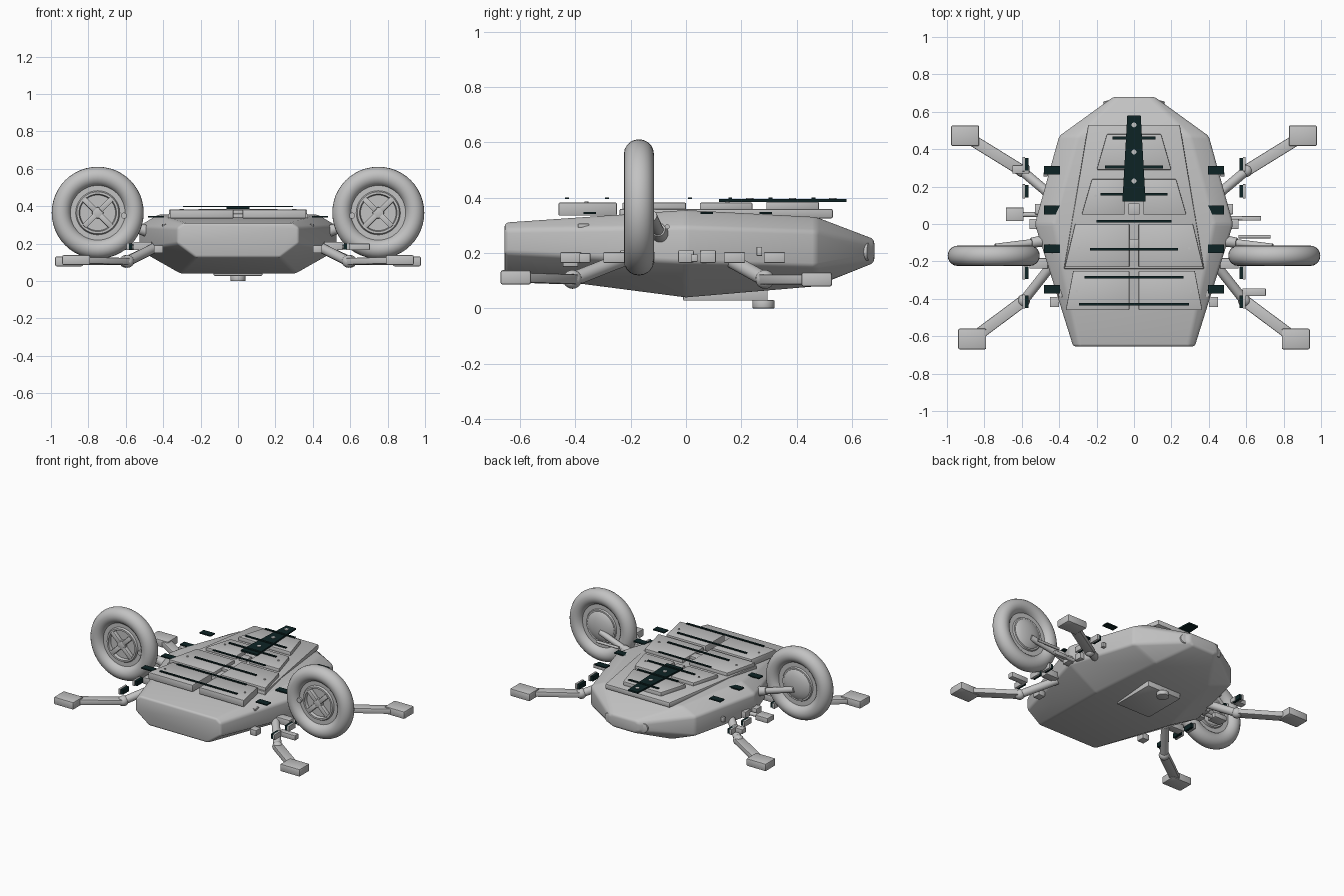
import bpy, bmesh, math
from mathutils import Vector, Matrix

if "Cube" in bpy.data.objects:
    bpy.data.objects.remove(bpy.data.objects["Cube"])


def material(name, rgb):
    m = bpy.data.materials.new(name)
    m.diffuse_color = (*rgb, 1)
    m.use_nodes = True
    m.node_tree.nodes["Principled BSDF"].inputs["Base Color"].default_value = m.diffuse_color
    return m


GREY = material("light_grey", (0.54, 0.54, 0.54))
DARK = material("dark_teal", (0.004, 0.017, 0.018))


def finish(name, bm, mat=GREY, bevel=0.0, segs=2, smooth=True):
    bmesh.ops.recalc_face_normals(bm, faces=bm.faces)
    if bevel:
        edges = [e for e in bm.edges if len(e.link_faces) == 2 and e.calc_face_angle(0) > 0.3]
        bmesh.ops.bevel(bm, geom=edges, offset=bevel, segments=segs, profile=0.5,
                        affect='EDGES', clamp_overlap=True)
    me = bpy.data.meshes.new(name)
    bm.to_mesh(me)
    bm.free()
    me.materials.append(mat)
    ob = bpy.data.objects.new(name, me)
    bpy.context.collection.objects.link(ob)
    if smooth:
        bpy.ops.object.select_all(action='DESELECT')
        ob.select_set(True)
        bpy.context.view_layer.objects.active = ob
        bpy.ops.object.shade_smooth_by_angle(angle=math.radians(32))
    return ob


def box(name, x, y, z, mat=GREY, bevel=0.0):
    """Box from (min, max) ranges."""
    bm = bmesh.new()
    bmesh.ops.create_cube(bm, size=1)
    for v in bm.verts:
        v.co = Vector([(a + b) / 2 + c * (b - a) for (a, b), c in zip((x, y, z), v.co)])
    return finish(name, bm, mat, bevel, smooth=bevel > 0)


def mbox(name, s, x, y, z, mat=GREY, bevel=0.0):
    """Box on one side of the body."""
    return box(name, sorted((s * x[0], s * x[1])), y, z, mat, bevel)


def frame_along(a, b):
    """Matrix placing local z along a-b, with local x kept level."""
    a, b = Vector(a), Vector(b)
    d = (b - a).normalized()
    up = Vector((0, 0, 1)) if abs(d.z) < 0.95 else Vector((0, 1, 0))
    side = up.cross(d).normalized()
    rot = Matrix((side, d.cross(side), d)).transposed().to_4x4()
    return Matrix.Translation((a + b) / 2) @ rot, (b - a).length


def rod(name, a, b, r, r2=None, mat=GREY, bevel=0.0, n=24):
    bm = bmesh.new()
    m, length = frame_along(a, b)
    bmesh.ops.create_cone(bm, cap_ends=True, segments=n, radius1=r,
                          radius2=r if r2 is None else r2, depth=length, matrix=m)
    return finish(name, bm, mat, bevel)


def beam(name, a, b, w, h, bevel=0.006):
    bm = bmesh.new()
    m, length = frame_along(a, b)
    bmesh.ops.create_cube(bm, size=1, matrix=m @ Matrix.Diagonal((w, h, length, 1)))
    return finish(name, bm, GREY, bevel)


def prism(name, pts, z0, z1, mat=GREY, bevel=0.0):
    bm = bmesh.new()
    f = bm.faces.new([bm.verts.new((x, y, z0)) for x, y in pts])
    up = bmesh.ops.extrude_face_region(bm, geom=[f])['geom']
    bmesh.ops.translate(bm, vec=(0, 0, z1 - z0), verts=[v for v in up if isinstance(v, bmesh.types.BMVert)])
    return finish(name, bm, mat, bevel, smooth=bevel > 0)


def lathe(name, profile, centre, closed=False, n=48):
    """Spin (radius, offset) profile around a y axis."""
    bm = bmesh.new()
    rings = []
    for i in range(n):
        t = 2 * math.pi * i / n
        rings.append([bm.verts.new((centre[0] + r * math.cos(t), centre[1] + o,
                                    centre[2] + r * math.sin(t))) for r, o in profile])
    k = len(profile)
    for i in range(n):
        p, q = rings[i], rings[(i + 1) % n]
        for j in range(k if closed else k - 1):
            bm.faces.new((p[j], p[(j + 1) % k], q[(j + 1) % k], q[j]))
    bmesh.ops.remove_doubles(bm, verts=bm.verts, dist=1e-5)
    return finish(name, bm)


# Hull: eight-sided sections (y, top half width, top z, side width, upper z, lower z, bottom width, bottom z)
sections = [(-0.655, 0.29, 0.31, 0.325, 0.285, 0.20, 0.225, 0.125),
            (0.0, 0.43, 0.355, 0.53, 0.295, 0.165, 0.31, 0.04),
            (0.47, 0.30, 0.33, 0.40, 0.28, 0.15, 0.22, 0.08),
            (0.68, 0.085, 0.25, 0.11, 0.235, 0.185, 0.085, 0.165)]
bm = bmesh.new()
loops = []
for y, wt, zt, w, z1, z2, wb, zb in sections:
    half = [(wt, zt), (w, z1), (w, z2), (wb, zb)]
    ring = half + [(-x, z) for x, z in reversed(half)]
    loops.append([bm.verts.new((x, y, z)) for x, z in ring])
for p, q in zip(loops, loops[1:]):
    for j in range(8):
        bm.faces.new((p[j], p[(j + 1) % 8], q[(j + 1) % 8], q[j]))
bm.faces.new(loops[0])
bm.faces.new(loops[-1])
finish("hull", bm, GREY, 0.014, 3)

# Raised deck and its cover panels
prism("deck_plate", [(-0.375, -0.24), (0.375, -0.24), (0.245, 0.53), (-0.245, 0.53)], 0.325, 0.36, bevel=0.006)
for y0, y1, w0, w1, gap in [(-0.46, -0.25, 0.365, 0.325, 0.025), (-0.23, 0.0, 0.37, 0.315, 0.025),
                            (0.05, 0.24, 0.28, 0.225, 0.05)]:
    for s in (-1, 1):
        prism("cover_panel", [(s * gap, y0), (s * w0, y0), (s * w1, y1), (s * gap, y1)],
              0.35 if y0 > -0.4 else 0.335, 0.382, bevel=0.004)
        rod("panel_screw", (s * (w1 - 0.02), y0 + 0.1, 0.38), (s * (w1 - 0.02), y0 + 0.1, 0.386), 0.007, n=12)
prism("rear_panel", [(-0.2, 0.29), (0.2, 0.29), (0.145, 0.48), (-0.145, 0.48)], 0.35, 0.385, bevel=0.004)
for y in (-0.11, 0.08):
    box("centre_latch", (-0.03, 0.03), (y - 0.03, y + 0.03), (0.355, 0.378), bevel=0.003)

# Dark cross strips and tapered spine
for y, w in [(0.46, 0.115), (0.305, 0.155), (0.16, 0.18), (0.015, 0.2),
             (-0.135, 0.235), (-0.285, 0.265), (-0.43, 0.295)]:
    box("cross_strip", (-w, w), (y - 0.007, y + 0.007), (0.395, 0.401), DARK)
prism("spine", [(-0.062, 0.12), (0.062, 0.12), (0.036, 0.58), (-0.036, 0.58)], 0.385, 0.396, DARK)
for y in (0.23, 0.385, 0.53):
    rod("spine_stud", (0, y, 0.39), (0, y, 0.399), 0.013, n=16)

# Belly hatch and landing button, rear knobs
box("belly_hatch", (-0.13, 0.13), (-0.01, 0.295), (0.028, 0.08), bevel=0.004)
rod("belly_button", (0, 0.28, 0.0), (0, 0.28, 0.03), 0.04, bevel=0.004)

for s in (-1, 1):
    rod("rear_knob", (s * 0.12, 0.60, 0.205), (s * 0.135, 0.662, 0.205), 0.032, bevel=0.006)

    # Wheel: tyre, rim, dished disc, spokes on the front and dome on the back
    c = (s * 0.75, -0.17, 0.365)
    tyre = [(0.194 + 0.052 * math.cos(a), 0.054 * math.sin(a))
            for a in [2 * math.pi * i / 20 for i in range(20)]]
    lathe("tyre", tyre, c, closed=True)
    lathe("rim", [(0.0, -0.012), (0.095, -0.012), (0.1, -0.032), (0.112, -0.032), (0.118, -0.02), (0.15, -0.02),
                  (0.15, 0.02), (0.115, 0.02), (0.11, 0.03), (0.1, 0.03), (0.092, 0.036),
                  (0.06, 0.046), (0.03, 0.051), (0.0, 0.052)], c)
    for k in range(4):
        t = math.radians(45 + 90 * k)
        d = Vector((math.cos(t), 0, math.sin(t)))
        o = Vector(c) + Vector((0, -0.022, 0))
        beam("spoke", o + d * 0.02, o + d * 0.102, 0.03, 0.03, 0.004)
    rod("hub", (c[0], -0.205, c[2]), (c[0], -0.17, c[2]), 0.03, bevel=0.004)
    rod("valve", (s * 0.61, -0.205, 0.35), (s * 0.61, -0.18, 0.35), 0.016, n=16)
    # Wheel arm
    rod("wheel_arm", (s * 0.46, -0.09, 0.26), (s * 0.74, -0.125, 0.335), 0.02)
    rod("wheel_arm_socket", (s * 0.44, -0.085, 0.255), (s * 0.55, -0.1, 0.285), 0.036, 0.026, bevel=0.004)

    # Legs: upper strut, knee, lower beam and foot block
    for tag, hip, knee, foot in [
            ("front", (0.44, -0.22, 0.18), (0.59, -0.41, 0.105), (0.865, -0.615, 0.112)),
            ("rear", (0.44, 0.15, 0.18), (0.60, 0.285, 0.105), (0.903, 0.472, 0.105))]:
        hip, knee, foot = [Vector((s * p[0], p[1], p[2])) for p in (hip, knee, foot)]
        rod(tag + "_strut", hip, knee, 0.026)
        bm = bmesh.new()
        bmesh.ops.create_uvsphere(bm, u_segments=20, v_segments=12, radius=0.034, matrix=Matrix.Translation(knee))
        finish(tag + "_knee", bm)
        beam(tag + "_lower_leg", knee, foot, 0.062, 0.036)
        box(tag + "_foot", (foot.x - 0.075, foot.x + 0.075), (foot.y - 0.055, foot.y + 0.055),
            (foot.z - 0.026, foot.z + 0.026), bevel=0.008)

    # Dark pads floating beside the deck
    for y in (0.288, 0.075, -0.133, -0.348):
        mbox("side_pad", s, (0.395, 0.48), (y - 0.023, y + 0.023), (0.341, 0.349), DARK)

    # Side clips: dark strip behind a light cover
    for y in (0.32, 0.175, -0.15, -0.26, -0.415):
        mbox("clip_strip", s, (0.565, 0.583), (y - 0.034, y + 0.034), (0.168, 0.2), DARK)
        mbox("clip_cover", s, (0.583, 0.597), (y - 0.038, y + 0.038), (0.165, 0.203), bevel=0.002)
    # Side fittings
    for y, x1 in ((0.08, 0.53), (-0.21, 0.56), (0.0, 0.56)):
        mbox("side_block", s, (0.46, x1), (y - 0.028, y + 0.028), (0.165, 0.21), bevel=0.004)
    mbox("side_latch", s, (0.4, 0.45), (-0.445, -0.39), (0.15, 0.19), bevel=0.003)
    mbox("side_vent", s, (0.37, 0.405), (-0.39, -0.35), (0.292, 0.306), bevel=0.002)
    mbox("rear_side_vent", s, (0.46, 0.485), (0.255, 0.275), (0.19, 0.222), bevel=0.002)

# Uneven outriggers on the two sides
box("left_outrigger_block", (-0.685, -0.59), (0.015, 0.088), (0.165, 0.2), bevel=0.004)
rod("left_outrigger_pin", (-0.6, 0.05, 0.18), (-0.48, 0.05, 0.18), 0.013, n=16)
box("left_rear_block", (-0.65, -0.56), (0.27, 0.315), (0.168, 0.2), bevel=0.004)
box("right_front_block", (0.58, 0.705), (-0.385, -0.345), (0.165, 0.2), bevel=0.004)
box("right_middle_block", (0.58, 0.68), (0.018, 0.042), (0.168, 0.195), bevel=0.003)
rod("right_pin", (0.5, 0.03, 0.182), (0.6, 0.03, 0.182), 0.012, n=16)
rod("right_probe", (0.56, -0.068, 0.295), (0.73, -0.068, 0.295), 0.009, n=12)
